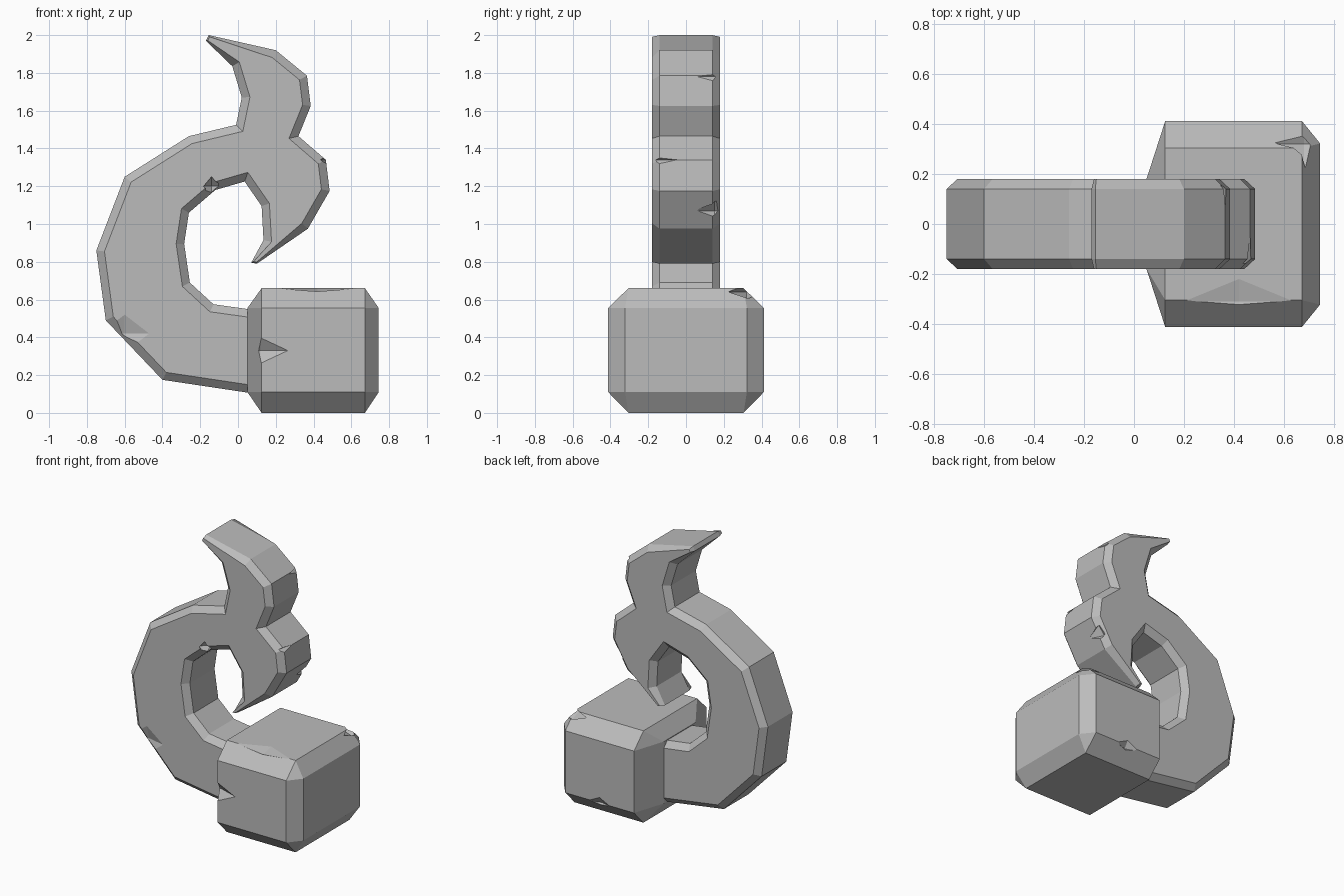
import bpy, bmesh
from mathutils import Vector

cube = bpy.data.objects.get("Cube")
if cube:
    bpy.data.objects.remove(cube, do_unlink=True)

# Plain stone grey
stone = bpy.data.materials.new("stone_grey")
stone.use_nodes = True
GREY = (0.5, 0.5, 0.5, 1)
stone.diffuse_color = GREY
stone.node_tree.nodes["Principled BSDF"].inputs["Base Color"].default_value = GREY


def make_object(name, bm):
    bmesh.ops.recalc_face_normals(bm, faces=bm.faces)
    mesh = bpy.data.meshes.new(name)
    bm.to_mesh(mesh)
    bm.free()
    mesh.materials.append(stone)
    obj = bpy.data.objects.new(name, mesh)
    bpy.context.collection.objects.link(obj)
    return obj


def hull(name, points):
    bm = bmesh.new()
    for p in points:
        bm.verts.new(p)
    bmesh.ops.convex_hull(bm, input=bm.verts)
    bmesh.ops.dissolve_limit(bm, angle_limit=0.01, verts=bm.verts, edges=bm.edges)
    return make_object(name, bm)


def chip(target, centre, radii):
    """Knock a small faceted chip out of a part."""
    c = Vector(centre)
    points = []
    for axis in range(3):
        for sign in (-1, 1):
            p = c.copy()
            p[axis] += sign * radii[axis]
            points.append(p)
    cutter = hull("chip_cutter", points)
    cutter.hide_render = True
    mod = target.modifiers.new("chip", "BOOLEAN")
    mod.operation = "DIFFERENCE"
    mod.solver = "EXACT"
    mod.object = cutter
    bpy.context.view_layer.objects.active = target
    bpy.ops.object.modifier_apply(modifier=mod.name)
    bpy.data.objects.remove(cutter, do_unlink=True)


def inset_profile(points, insets):
    """Move each corner inward along its mitre (counter-clockwise outline)."""
    result = []
    for i, p in enumerate(points):
        a = (p - points[i - 1]).normalized()
        b = (points[(i + 1) % len(points)] - p).normalized()
        na, nb = Vector((-a.y, a.x)), Vector((-b.y, b.x))
        m = (na + nb).normalized()
        result.append(p + m * insets[i] / max(m.dot(na), 0.5))
    return result


# Curled hook: side outline, counter-clockwise in x and z
RIM = 0.042
TIP = 0.008
outline = [
    (0.30, 0.07), (0.30, 0.55), (0.05, 0.55), (-0.13, 0.575), (-0.255, 0.69),
    (-0.285, 0.895), (-0.26, 1.06), (-0.12, 1.18), (0.035, 1.225),
    (0.125, 1.095), (0.135, 0.915), (0.07, 0.795), (0.10, 0.79),
    (0.37, 0.975), (0.485, 1.175), (0.465, 1.34), (0.32, 1.465),
    (0.385, 1.625), (0.365, 1.785), (0.20, 1.92), (-0.155, 2.0),
    (-0.17, 1.97), (-0.03, 1.835), (0.02, 1.67), (-0.01, 1.525),
    (-0.26, 1.465), (-0.60, 1.25), (-0.75, 0.86), (-0.70, 0.49), (-0.40, 0.175),
]
tips = {11, 12, 20, 21}
outer = [Vector(p) for p in outline]
inner = inset_profile(outer, [TIP if i in tips else RIM for i in range(len(outer))])

bm = bmesh.new()
rings = []
for y, shape in ((-0.18, inner), (-0.14, outer), (0.14, outer), (0.18, inner)):
    rings.append([bm.verts.new((p.x, y, p.y)) for p in shape])
n = len(outer)
for r, s in zip(rings, rings[1:]):
    for i in range(n):
        j = (i + 1) % n
        bm.faces.new((r[i], r[j], s[j], s[i]))
bm.faces.new(rings[0])
bm.faces.new(rings[-1])
hook = make_object("curled_hook", bm)

for centre, radii in (
    ((-0.60, -0.18, 0.42), (0.13, 0.03, 0.10)),
    ((-0.14, -0.17, 1.20), (0.05, 0.06, 0.06)),
    ((0.475, -0.16, 1.34), (0.04, 0.15, 0.03)),
    ((0.375, 0.15, 1.78), (0.03, 0.13, 0.03)),
    ((0.43, 0.15, 1.07), (0.05, 0.10, 0.06)),
):
    chip(hook, centre, radii)

# Chamfered block: hull of its top, bottom, front, back and end faces
corners = []
for sy in (-1, 1):
    for x in (0.125, 0.672):
        corners += [(x, sy * 0.305, z) for z in (0, 0.66)]
        corners += [(x, sy * 0.412, z) for z in (0.11, 0.555)]
    for x, y in ((0.05, 0.18), (0.745, 0.322)):
        corners += [(x, sy * y, z) for z in (0.11, 0.555)]
block = hull("base_block", corners)

for centre, radii in (
    ((0.12, -0.41, 0.33), (0.15, 0.05, 0.07)),
    ((0.42, -0.31, 0.66), (0.22, 0.09, 0.02)),
    ((0.68, 0.32, 0.64), (0.12, 0.10, 0.04)),
    ((0.40, 0.42, 0.10), (0.12, 0.04, 0.06)),
):
    chip(block, centre, radii)
